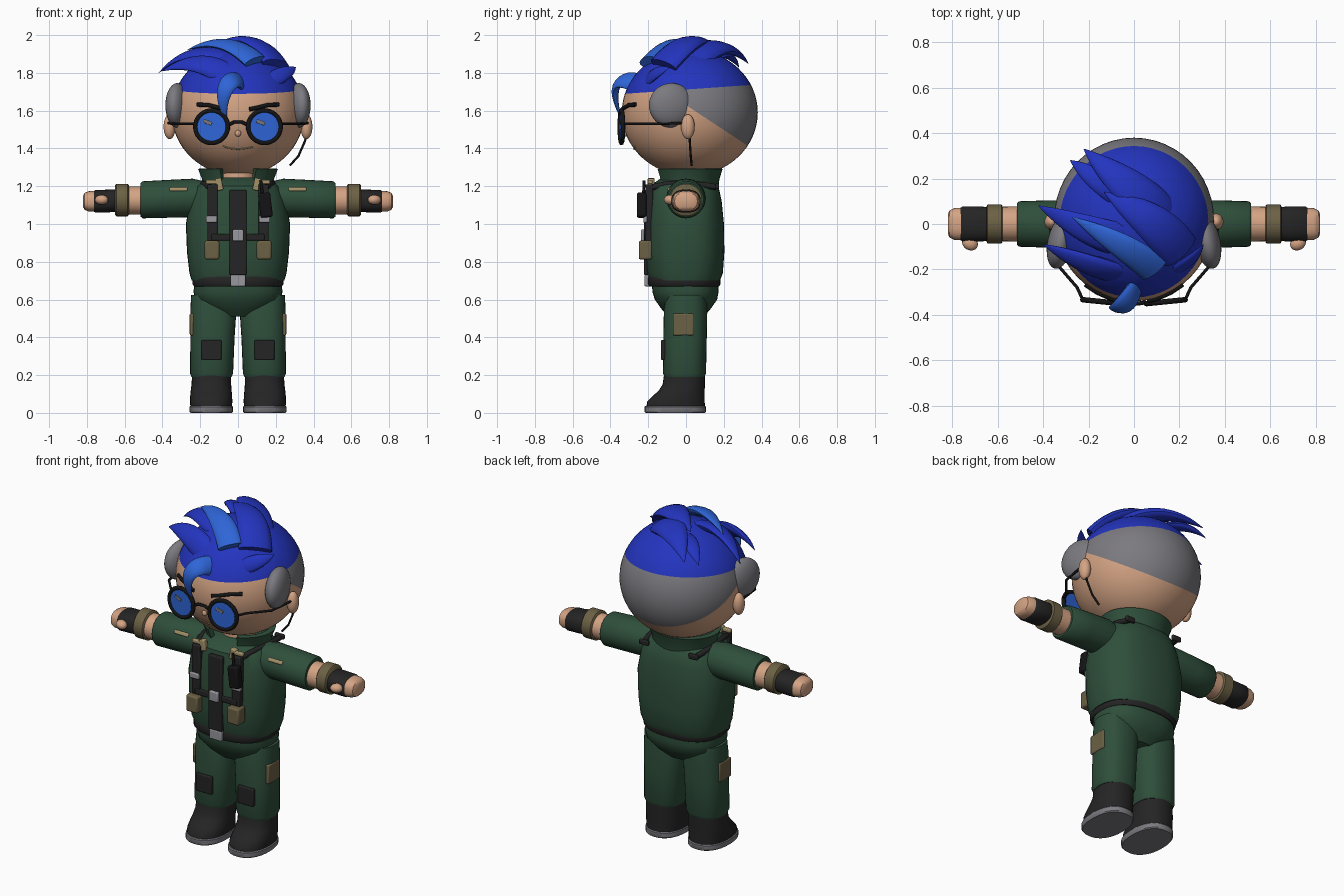
import bpy, bmesh, math
from mathutils import Vector, Matrix

if "Cube" in bpy.data.objects:
    bpy.data.objects.remove(bpy.data.objects["Cube"])

MATS = {}
for name, col in {
    "skin": (.66, .37, .23), "hair_blue": (.017, .035, .52), "light_blue": (.028, .13, .68),
    "grey": (.2, .195, .215), "charcoal": (.018, .018, .019), "black": (.007, .007, .008),
    "green": (.028, .078, .044), "olive": (.15, .12, .06), "silver": (.31, .31, .34),
    "tan": (.36, .28, .14)}.items():
    m = bpy.data.materials.new(name)
    m.diffuse_color = (*col, 1)
    m.use_nodes = True
    m.node_tree.nodes["Principled BSDF"].inputs["Base Color"].default_value = m.diffuse_color
    MATS[name] = m


def finish(name, bm, mat):
    bmesh.ops.recalc_face_normals(bm, faces=bm.faces)
    me = bpy.data.meshes.new(name)
    bm.to_mesh(me)
    bm.free()
    ob = bpy.data.objects.new(name, me)
    bpy.context.collection.objects.link(ob)
    me.materials.append(MATS[mat])
    return ob


def skin_rings(name, rings, mat, closed=True, caps=True):
    """Bridge a list of equal-length point rings."""
    bm = bmesh.new()
    rows = [[bm.verts.new(p) for p in r] for r in rings]
    n = len(rows[0])
    for a, b in zip(rows, rows[1:]):
        for i in range(n if closed else n - 1):
            j = (i + 1) % n
            bm.faces.new((a[i], a[j], b[j], b[i]))
    if caps:
        bm.faces.new(rows[0])
        bm.faces.new(rows[-1])
    return finish(name, bm, mat)


def loft(name, sections, mat, power=2.0, along_x=0, n=32):
    """Sections are (height, cx, cy, rx, ry); along_x turns the axis sideways
    and then they are (distance, cy, cz, ry, rz)."""
    rings = []
    for h, cx, cy, rx, ry in sections:
        ring = []
        for k in range(n):
            t = math.tau * k / n
            c, s = math.cos(t), math.sin(t)
            u = cx + rx * math.copysign(abs(c) ** (2 / power), c)
            v = cy + ry * math.copysign(abs(s) ** (2 / power), s)
            ring.append((along_x * h, u, v) if along_x else (u, v, h))
        rings.append(ring)
    return skin_rings(name, rings, mat)


def ball(name, loc, radii, mat, rot_z=0):
    bm = bmesh.new()
    bmesh.ops.create_uvsphere(bm, u_segments=32, v_segments=20, radius=1)
    bm.transform(Matrix.Translation(loc) @ Matrix.Rotation(rot_z, 4, 'Z') @ Matrix.Diagonal((*radii, 1)))
    return finish(name, bm, mat)


def box(name, loc, size, mat, rot=(0, 0, 0), bevel=.006):
    bm = bmesh.new()
    bmesh.ops.create_cube(bm, size=1, matrix=Matrix.Diagonal((*size, 1)))
    ob = finish(name, bm, mat)
    ob.location, ob.rotation_euler = loc, rot
    mod = ob.modifiers.new("bevel", 'BEVEL')
    mod.width, mod.segments = bevel, 2
    return ob


def wire(name, pts, r, mat, cyclic=False):
    cu = bpy.data.curves.new(name, 'CURVE')
    cu.dimensions, cu.bevel_depth, cu.bevel_resolution, cu.use_fill_caps = '3D', r, 2, True
    sp = cu.splines.new('POLY')
    sp.points.add(len(pts) - 1)
    for p, q in zip(sp.points, pts):
        p.co = (*q, 1)
    sp.use_cyclic_u = cyclic
    cu.materials.append(MATS[mat])
    ob = bpy.data.objects.new(name, cu)
    bpy.context.collection.objects.link(ob)


HEAD, HR = Vector((0, .02, 1.59)), Vector((.352, .36, .335))


def face_y(x, z):
    return HEAD.y - HR.y * math.sqrt(max(0, 1 - (x / HR.x) ** 2 - ((z - HEAD.z) / HR.z) ** 2))


def strand(name, ctrl, w, mat):
    """Flattened hair lock along a cubic curve, tapering to a point."""
    p = [Vector(c) for c in ctrl]
    rings = []
    for i in range(15):
        t = i / 14
        a, u = 1 - t, t
        pos = a**3 * p[0] + 3*a*a*u * p[1] + 3*a*u*u * p[2] + u**3 * p[3]
        tan = a*a * (p[1] - p[0]) + 2*a*u * (p[2] - p[1]) + u*u * (p[3] - p[2])
        side = tan.cross(pos - HEAD).normalized()
        up = side.cross(tan).normalized()
        r = max(.002, w * (1 - t ** 2.2) ** .9)
        rings.append([pos + side * r * math.cos(k * math.tau / 14) + up * r * .42 * math.sin(k * math.tau / 14)
                      for k in range(14)])
    skin_rings(name, rings, mat)


# Head: one ellipsoid cut along the hairline and the shaved area
bm = bmesh.new()
bmesh.ops.create_uvsphere(bm, u_segments=48, v_segments=32, radius=1)
bm.transform(Matrix.Translation(HEAD) @ Matrix.Diagonal((*HR, 1)))
hair_co, hair_no = Vector((0, 0, 1.712)), Vector((0, -.07, 1))
shave_co, shave_no = Vector((0, .03, 1.61)), Vector((0, .66, 1))
for co, no in ((hair_co, hair_no), (shave_co, shave_no), (Vector((0, -.05, 0)), Vector((0, 1, 0)))):
    bmesh.ops.bisect_plane(bm, geom=bm.verts[:] + bm.edges[:] + bm.faces[:], plane_co=co, plane_no=no)
for f in bm.faces:
    c = f.calc_center_median()
    if (c - hair_co).dot(hair_no) > 0:
        f.material_index = 1
    elif (c - shave_co).dot(shave_no) > 0 and c.y > -.05:
        f.material_index = 2
head = finish("head", bm, "skin")
head.data.materials.append(MATS["hair_blue"])
head.data.materials.append(MATS["grey"])

# Hair locks
for name, ctrl, w, mat in (
    ("back_lock", ((.12, .02, 1.86), (.05, .12, 1.95), (-.1, .22, 1.97), (-.22, .33, 1.85)), .10, "hair_blue"),
    ("back_side_lock", ((-.05, .12, 1.87), (-.15, .18, 1.92), (-.22, .24, 1.9), (-.28, .28, 1.83)), .055, "hair_blue"),
    ("crown_lock", ((.2, -.12, 1.84), (.12, 0, 1.98), (0, .06, 1.99), (-.13, .14, 1.94)), .095, "hair_blue"),
    ("light_lock", ((.09, -.2, 1.86), (0, -.12, 1.95), (-.12, -.06, 1.99), (-.27, .03, 1.92)), .07, "light_blue"),
    ("left_lock", ((-.02, -.08, 1.86), (-.15, -.05, 1.92), (-.28, 0, 1.93), (-.42, .08, 1.8)), .08, "hair_blue"),
    ("front_left_lock", ((-.05, -.22, 1.78), (-.15, -.2, 1.86), (-.28, -.15, 1.87), (-.4, -.09, 1.81)), .07, "hair_blue"),
    ("right_lock", ((.18, -.2, 1.76), (.24, -.17, 1.8), (.28, -.13, 1.81), (.305, -.09, 1.83)), .045, "hair_blue"),
    ("forelock", ((.01, -.27, 1.75), (-.05, -.4, 1.8), (-.11, -.39, 1.67), (-.06, -.34, 1.55)), .055, "light_blue")):
    strand(name, ctrl, w, mat)

# Nose, mouth and neck
ball("nose", (0, face_y(0, 1.48), 1.48), (.016, .014, .018), "skin")
wire("mouth", [(x, face_y(x, z) - .001, z) for x, z in
               ((-.08, 1.412), (-.04, 1.4), (0, 1.396), (.04, 1.4), (.08, 1.408))], .004, "tan")
loft("neck", ((1.15, 0, .01, .1, .1), (1.32, 0, .01, .09, .09)), "skin")

# Torso, belt and pelvis
loft("torso", ((.7, 0, -.005, .245, .185), (.74, 0, -.005, .257, .2), (.85, 0, -.005, .27, .208),
               (1, 0, -.005, .276, .206), (1.12, 0, -.008, .255, .197), (1.2, 0, -.01, .22, .182),
               (1.245, 0, 0, .15, .13)), "green", 2.5, n=40)
loft("belt", ((.67, 0, -.01, .232, .185), (.68, 0, -.01, .24, .192), (.715, 0, -.01, .24, .192),
              (.728, 0, -.01, .235, .187)), "charcoal", 2.5)
loft("pelvis", ((.51, 0, 0, .1, .09), (.55, 0, 0, .17, .13), (.6, 0, 0, .225, .165),
                (.64, 0, -.003, .236, .175), (.69, 0, -.005, .23, .175)), "green", 2.4)

# Open collar
rings = []
for k in range(33):
    t = math.radians(-90 + 27 + 306 * k / 32)
    rings.append([(r * math.cos(t), .012 + r * .86 * math.sin(t), z)
                  for r, z in ((.185, 1.19), (.192, 1.24), (.212, 1.292), (.18, 1.295), (.15, 1.19))])
skin_rings("collar", rings, "green")

# Chest gear on the middle line
box("centre_panel", (0, -.208, .955), (.09, .03, .45), "charcoal")
box("chest_strap", (0, -.207, .93), (.28, .025, .035), "charcoal")
box("chest_buckle", (0, -.227, .94), (.06, .025, .06), "silver")
box("belt_buckle", (0, -.205, .7), (.08, .03, .06), "silver")
box("radio", (.145, -.235, 1.1), (.065, .05, .13), "black", (0, -.12, 0), .01)
wire("radio_aerial", [(.13, -.225, 1.15), (.12, -.222, 1.23)], .008, "black")
wire("microphone_wire", [(.368, .02, 1.5), (.355, .02, 1.44), (.32, .025, 1.36), (.275, .03, 1.31)], .006, "black")
wire("glasses_bridge", [(-.05, -.345, 1.525), (-.02, -.35, 1.54), (.02, -.35, 1.54), (.05, -.345, 1.525)], .009, "black")

# Paired parts
for s, side in ((1, "right_"), (-1, "left_")):
    # Ears, ear pads, brows and glasses
    ball(side + "ear", (s * .362, .01, 1.515), (.032, .036, .066), "skin")
    ball(side + "ear_pad", (s * .322, -.077, 1.628), (.058, .122, .118), "grey", s * .22)
    wire(side + "eyebrow", [(s * x, face_y(x, z) - .004, z) for x, z in
                            ((.06, 1.607), (.1, 1.615), (.16, 1.63), (.215, 1.632))], .011, "black")
    tilt = s * .1
    ring = [(s * .14 + .086 * math.cos(a), -.342 + .086 * math.cos(a) * math.sin(tilt), 1.515 + .086 * math.sin(a))
            for a in (math.tau * k / 36 for k in range(36))]
    wire(side + "glasses_rim", ring, .012, "black", True)
    skin_rings(side + "lens", [[(x, y - .004, z) for x, y, z in ring], [(x, y + .004, z) for x, y, z in ring]],
               "light_blue")
    box(side + "lens_glint", (s * .14 - .02, -.348, 1.538), (.045, .006, .018), "grey", (0, .35, tilt), .002)
    wire(side + "glasses_arm", [(s * .225, -.335, 1.53), (s * .25, -.28, 1.53), (s * .345, -.17, 1.53),
                                (s * .37, 0, 1.535)], .007, "black")
    # Arms
    loft(side + "sleeve", ((.13, 0, 1.13, .09, .085), (.24, 0, 1.138, .105, .102), (.38, 0, 1.133, .104, .1),
                           (.505, 0, 1.128, .1, .098), (.515, 0, 1.128, .092, .09)), "green", along_x=s)
    loft(side + "forearm", ((.48, 0, 1.125, .078, .075), (.62, 0, 1.125, .075, .073)), "skin", along_x=s)
    loft(side + "wristband", ((.578, 0, 1.127, .078, .078), (.584, 0, 1.127, .086, .086),
                              (.644, 0, 1.127, .086, .086), (.65, 0, 1.127, .078, .078)), "olive", along_x=s)
    loft(side + "glove", ((.63, 0, 1.125, .072, .058), (.68, 0, 1.122, .078, .06),
                          (.755, 0, 1.12, .078, .06), (.765, 0, 1.12, .07, .053)), "charcoal", 2.5, s)
    loft(side + "fingers", ((.75, 0, 1.12, .072, .055), (.79, 0, 1.12, .07, .054), (.812, 0, 1.12, .06, .045),
                            (.82, 0, 1.12, .042, .03)), "skin", 2.5, s)
    ball(side + "thumb", (s * .722, -.085, 1.128), (.036, .03, .026), "skin", s * .5)
    box(side + "sleeve_tab", (s * .315, -.088, 1.183), (.095, .02, .022), "tan", (-.5, 0, 0))
    # Harness
    box(side + "front_strap", (s * .135, -.195, 1.06), (.055, .04, .3), "charcoal")
    wire(side + "shoulder_strap", [(s * .14, -.2, 1.19), (s * .175, -.1, 1.212), (s * .19, 0, 1.215),
                                   (s * .185, .1, 1.205), (s * .17, .16, 1.195)], .016, "charcoal")
    box(side + "strap_end", (s * .165, .165, 1.2), (.06, .02, .03), "charcoal")
    box(side + "strap_buckle", (s * .14, -.216, 1.025), (.06, .02, .035), "silver")
    box(side + "strap_clip", (s * .1, -.185, 1.21), (.035, .035, .065), "tan", (0, s * .2, 0))
    box(side + "clip_bar", (s * .13, -.19, 1.222), (.08, .025, .022), "tan")
    box(side + "pouch", (s * .138, -.215, .862), (.078, .07, .1), "olive", bevel=.01)
    # Legs and boots
    loft(side + "leg", ((.19, s * .14, -.008, .106, .106), (.21, s * .14, -.008, .114, .114),
                        (.4, s * .135, -.005, .117, .115), (.55, s * .13, -.002, .122, .115),
                        (.625, s * .135, 0, .113, .105)), "green", 2.4)
    box(side + "knee_pad", (s * .14, -.12, .333), (.105, .025, .108), "charcoal")
    box(side + "thigh_pocket", (s * .243, -.015, .468), (.025, .11, .115), "olive")
    loft(side + "boot", ((.03, s * .142, -.055, .11, .155), (.06, s * .142, -.053, .112, .152),
                         (.09, s * .142, -.038, .111, .137), (.12, s * .142, -.022, .108, .121),
                         (.15, s * .141, -.012, .105, .112), (.205, s * .14, -.008, .103, .108)), "charcoal", 2.3)
    loft(side + "sole", ((0, s * .142, -.057, .11, .158), (.006, s * .142, -.057, .115, .163),
                         (.032, s * .142, -.057, .115, .163), (.037, s * .142, -.057, .11, .158)), "grey", 2.3)

# Smooth shading with sharp edges kept
meshes = [o for o in bpy.context.scene.objects if o.type == 'MESH']
for o in meshes:
    o.select_set(True)
bpy.context.view_layer.objects.active = meshes[0]
bpy.ops.object.shade_smooth_by_angle(angle=math.radians(40))
